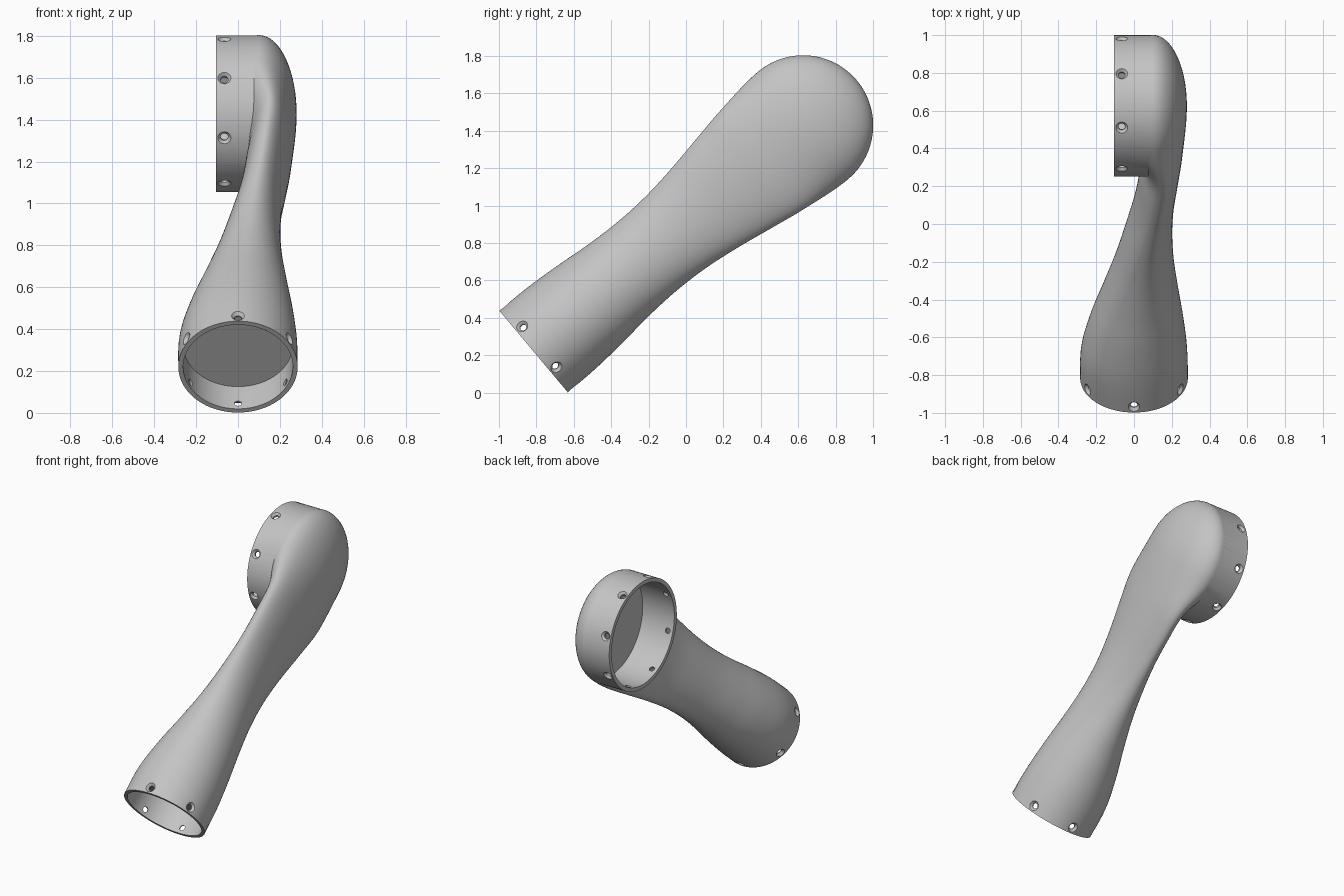
import bpy
import bmesh
from math import cos, sin, pi, radians, sqrt, copysign
from mathutils import Vector

if "Cube" in bpy.data.objects:
    bpy.data.objects.remove(bpy.data.objects["Cube"], do_unlink=True)

TILT = radians(40)
X = Vector((1, 0, 0))
AXIS = Vector((0, cos(TILT), sin(TILT)))     # along the arm
UP = Vector((0, -sin(TILT), cos(TILT)))      # across the arm
FOOT = Vector((0, -0.815, 0.22))             # centre of the lower opening
LENGTH, FOOT_R, HEAD_R = 1.881, 0.285, 0.375
HEAD = FOOT + AXIS * LENGTH
SIDES = 80


def ring(centre, u, v, a, b, sides=SIDES, power=1.0):
    pts = []
    for i in range(sides):
        c, s = cos(2 * pi * i / sides), sin(2 * pi * i / sides)
        c, s = (copysign(abs(k) ** power, k) for k in (c, s))
        pts.append(centre + u * a * c + v * b * s)
    return pts


def loft(bm, rings):
    """Skin a row of rings and cap both ends."""
    rows = [[bm.verts.new(p) for p in r] for r in rings]
    n = len(rows[0])
    for a, b in zip(rows, rows[1:]):
        for i in range(n):
            j = (i + 1) % n
            bm.faces.new((a[i], a[j], b[j], b[i]))
    bm.faces.new(rows[0])
    bm.faces.new(rows[-1])


def make(name, bm):
    bmesh.ops.recalc_face_normals(bm, faces=bm.faces)
    mesh = bpy.data.meshes.new(name)
    bm.to_mesh(mesh)
    bm.free()
    obj = bpy.data.objects.new(name, mesh)
    bpy.context.collection.objects.link(obj)
    return obj


def smooth_keys(keys, t):
    """Cubic interpolation through rows of (t, values...), level at both ends."""
    def slope(i, k):
        if i in (0, len(keys) - 1):
            return 0.0
        p, q = keys[i - 1], keys[i + 1]
        return (q[k] - p[k]) / (q[0] - p[0])
    i = max(j for j in range(len(keys) - 1) if keys[j][0] <= t)
    p, q = keys[i], keys[i + 1]
    h = q[0] - p[0]
    f = (t - p[0]) / h
    return [p[k] * (1 + 2 * f) * (1 - f) ** 2 + q[k] * f * f * (3 - 2 * f)
            + h * (slope(i, k) * f * (1 - f) ** 2 - slope(i + 1, k) * f * f * (1 - f))
            for k in range(1, len(p))]


# Arm sections: distance, right-hand x, left-hand x, half width
SECTIONS = [
    (0.0, -0.285, 0.285, 0.285),
    (0.2, -0.28, 0.281, 0.283),
    (0.4, -0.235, 0.262, 0.269),
    (0.6, -0.17, 0.235, 0.25),
    (0.8, -0.105, 0.211, 0.242),
    (1.0, -0.05, 0.202, 0.251),
    (1.2, 0.0, 0.211, 0.277),
    (1.4, 0.03, 0.235, 0.312),
    (1.6, 0.04, 0.259, 0.346),
    (LENGTH, -0.08, 0.28, HEAD_R),
]

# Arm shell, ending in a rounded dome
bm = bmesh.new()
rings = []
STEPS = 48
for i in range(STEPS + 1):
    t = min(LENGTH * i / STEPS, LENGTH - 1e-6)
    low, high, half = smooth_keys(SECTIONS, t)
    mid = FOOT + AXIS * t + X * (low + high) / 2
    rings.append(ring(mid, X, UP, (high - low) / 2, half))
for i in range(1, 20):
    a = pi / 2 * i / 19.3
    mid = HEAD + AXIS * HEAD_R * sin(a) + X * 0.1
    rings.append(ring(mid, X, UP, 0.18 * cos(a), HEAD_R * cos(a)))
loft(bm, rings)
arm = make("arm_shell", bm)

# Round collar of the upper joint
bm = bmesh.new()
loft(bm, [ring(HEAD + X * x, AXIS, UP, HEAD_R - 0.0008, HEAD_R - 0.0008, 96)
          for x in (-0.105, 0.1)])
collar = make("joint_collar", bm)

# Recesses in both openings
bm = bmesh.new()
loft(bm, [ring(FOOT + AXIS * t, X, UP, 0.262, 0.262) for t in (-0.1, 0.165)])
loft(bm, [ring(HEAD + X * x, AXIS, UP, 0.347, 0.347, 96) for x in (-0.3, 0.14)])
recesses = make("recess_cutter", bm)

# Countersunk screw holes around both openings
bm = bmesh.new()


def screw_hole(centre, out, along, radius):
    side = out.cross(along)
    profile = [(-0.08, 0.018), (-0.016, 0.018), (0.002, 0.034), (0.03, 0.034)]
    loft(bm, [ring(centre + out * (radius + d), along, side, r, r, 20)
              for d, r in profile])


for k in range(6):
    a = radians(30 + 60 * k)
    screw_hole(FOOT + AXIS * 0.04, X * cos(a) + UP * sin(a), AXIS, FOOT_R)
for k in range(8):
    a = radians(27 + 45 * k)
    screw_hole(HEAD - X * 0.065, Vector((0, -cos(a), sin(a))), X, HEAD_R)
holes = make("screw_hole_cutter", bm)

# Combine the solids and cut the openings
for helper, operation in ((collar, 'UNION'), (recesses, 'DIFFERENCE'),
                          (holes, 'DIFFERENCE')):
    helper.hide_render = True
    mod = arm.modifiers.new(helper.name, 'BOOLEAN')
    mod.operation = operation
    mod.solver = 'EXACT'
    mod.object = helper
bpy.context.view_layer.update()
graph = bpy.context.evaluated_depsgraph_get()
final = bpy.data.meshes.new_from_object(arm.evaluated_get(graph))
arm.modifiers.clear()
arm.data = final
for helper in (collar, recesses, holes):
    bpy.data.objects.remove(helper, do_unlink=True)

# Plain grey finish
grey = bpy.data.materials.new("plain_grey")
grey.use_nodes = True
colour = (0.55, 0.55, 0.55, 1)
grey.diffuse_color = colour
grey.node_tree.nodes["Principled BSDF"].inputs["Base Color"].default_value = colour
arm.data.materials.clear()
arm.data.materials.append(grey)

for obj in bpy.context.selected_objects:
    obj.select_set(False)
arm.select_set(True)
bpy.context.view_layer.objects.active = arm
bpy.ops.object.shade_smooth_by_angle(angle=radians(35))
